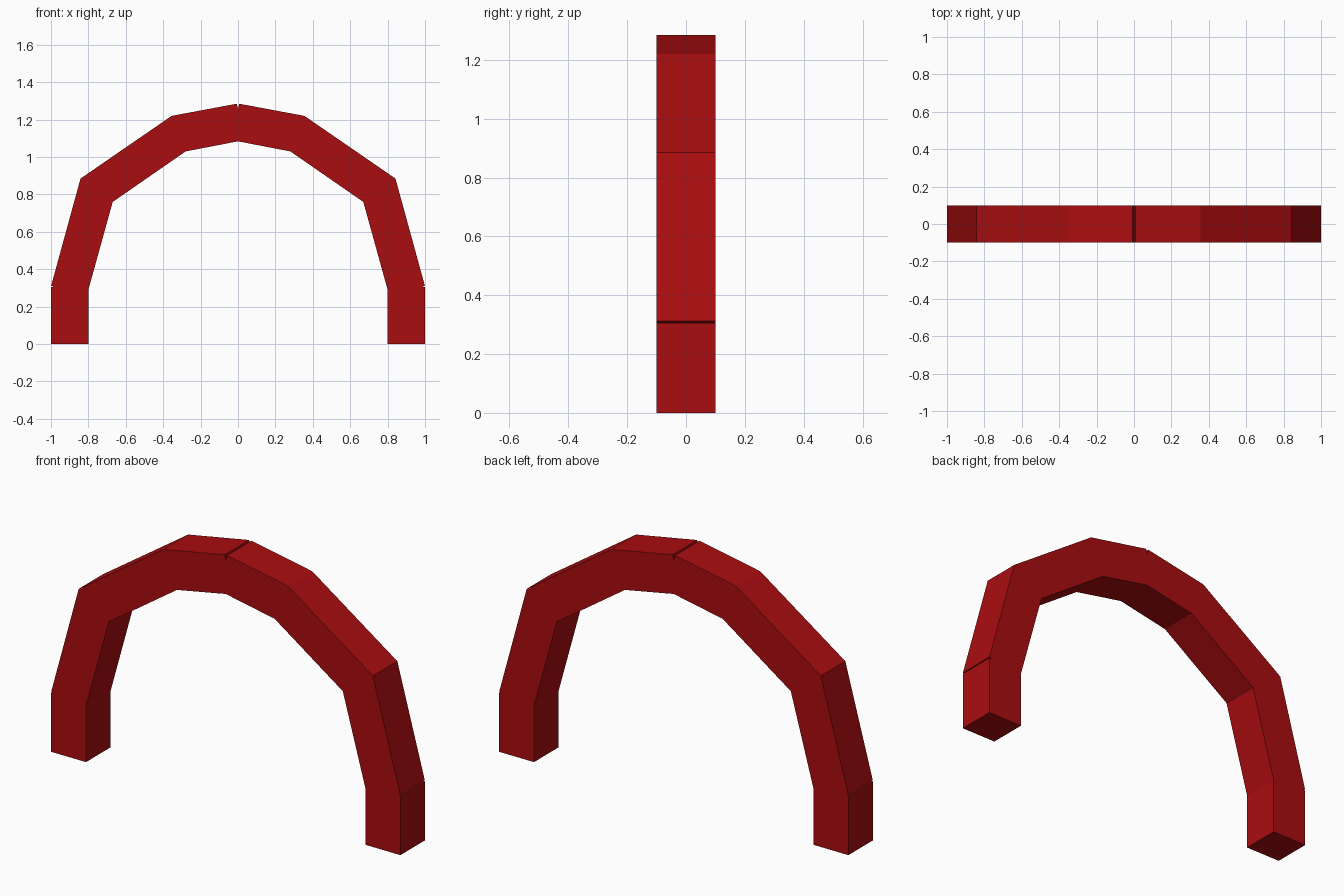
import bpy
import bmesh
from mathutils import Vector

cube = bpy.data.objects.get("Cube")
if cube:
    bpy.data.objects.remove(cube, do_unlink=True)

DEPTH = 0.2

# Single painted colour
red = bpy.data.materials.new("dark red")
red.use_nodes = True
colour = (0.4, 0.004, 0.005, 1)
red.diffuse_color = colour
red.node_tree.nodes["Principled BSDF"].inputs["Base Color"].default_value = colour

# Half outline, from foot to crown, with narrow joint gaps at shoulder and crown
outer = [(1, 0), (1, 0.305), (0.985, 0.307), (0.999, 0.312),
         (0.842, 0.885), (0.355, 1.22), (0.007, 1.285), (0, 1.26)]
inner = [(0.8, 0), (0.8, 0.29), (0.67, 0.76), (0.28, 1.03), (0, 1.084)]


def mirrored(half):
    """Continue a half outline down the other side of the arch."""
    return half + [(-x, z) for x, z in reversed(half[:-1])]


# Extrude the closed outline through the arch's depth
outline = mirrored(outer) + mirrored(inner)[::-1]
bm = bmesh.new()
face = bm.faces.new([bm.verts.new((x, -DEPTH / 2, z)) for x, z in outline])
extruded = bmesh.ops.extrude_face_region(bm, geom=[face], use_keep_orig=True)
moved = [v for v in extruded["geom"] if isinstance(v, bmesh.types.BMVert)]
bmesh.ops.translate(bm, verts=moved, vec=Vector((0, DEPTH, 0)))
bmesh.ops.recalc_face_normals(bm, faces=bm.faces)

mesh = bpy.data.meshes.new("arch")
bm.to_mesh(mesh)
bm.free()
mesh.materials.append(red)
arch = bpy.data.objects.new("arch", mesh)
bpy.context.collection.objects.link(arch)
